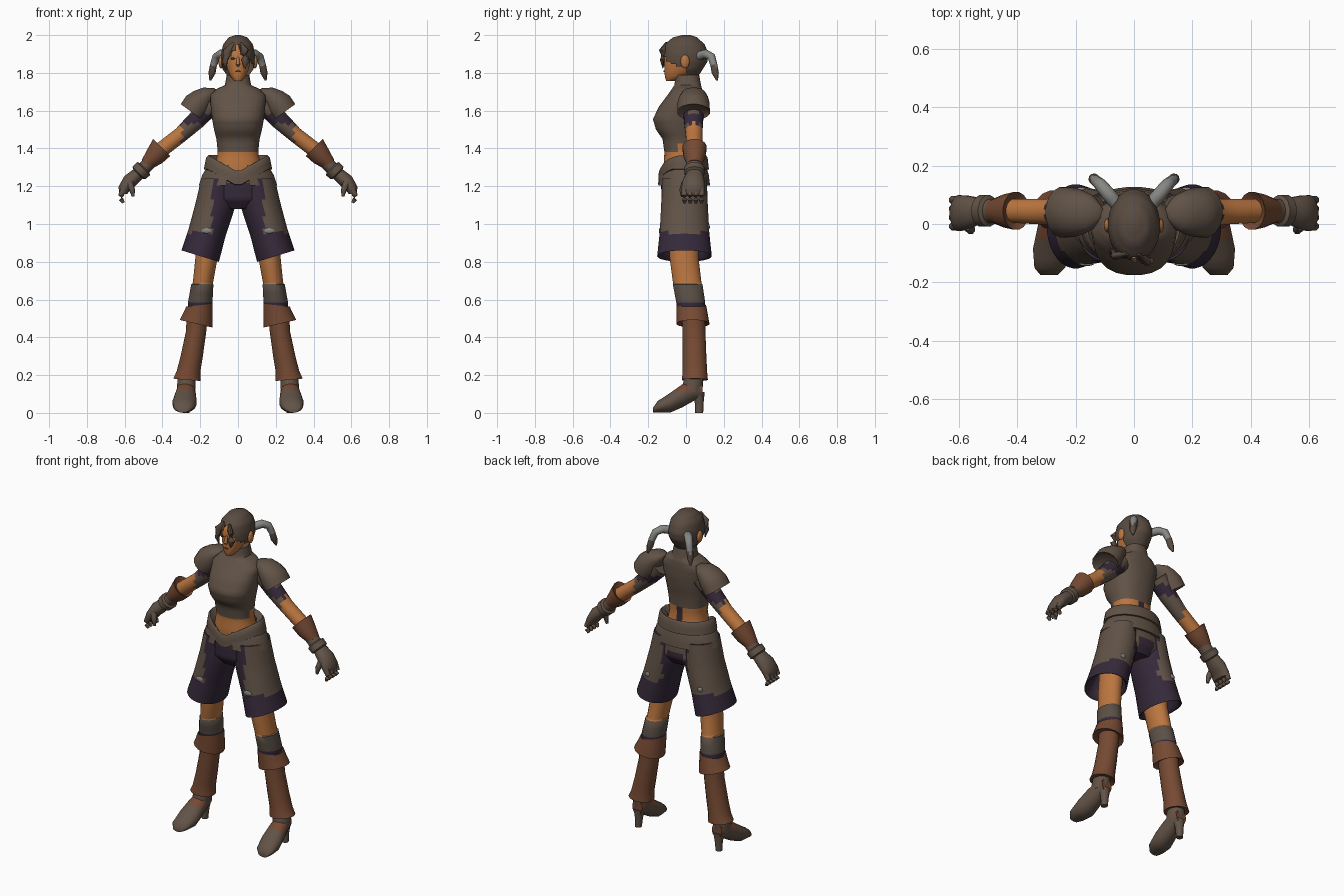
import bpy, bmesh, math
from mathutils import Vector

if "Cube" in bpy.data.objects:
    bpy.data.objects.remove(bpy.data.objects["Cube"])


def material(name, *rgb):
    mat = bpy.data.materials.new(name)
    mat.use_nodes = True
    mat.diffuse_color = (*rgb, 1)
    mat.node_tree.nodes["Principled BSDF"].inputs["Base Color"].default_value = (*rgb, 1)
    return mat


BROWN = material("brown cloth", .12, .085, .062)
HAIR = material("dark brown hair", .1, .07, .052)
SKIN = material("orange skin", .5, .18, .05)
BOOT = material("russet leather", .18, .068, .033)
PURPLE = material("dark purple", .036, .022, .042)
GREY = material("steel grey", .24, .24, .23)
BAND = material("grey brown band", .105, .08, .062)


def oval(x, y, z, rx, ry, tilt=0):
    """Ring around an upright axis, tilted in the front plane."""
    t = math.radians(tilt)
    return Vector((x, y, z)), Vector((math.cos(t), 0, math.sin(t))) * rx, Vector((0, ry, 0))


def span(z, rx, front, back):
    """Centred horizontal ring between a front and a back depth."""
    return oval(0, (front + back) / 2, z, rx, (back - front) / 2)


def upright(x, y, z, rx, rz):
    """Ring facing forward, used for feet."""
    return Vector((x, y, z)), Vector((rx, 0, 0)), Vector((0, 0, rz))


def path(points, radii, flat=1):
    """Rings that follow a path."""
    pts = [Vector(p) for p in points]
    rings = []
    for i, (p, r) in enumerate(zip(pts, radii)):
        d = pts[min(i + 1, len(pts) - 1)] - pts[max(i - 1, 0)]
        q = d.to_track_quat('Z', 'X')
        rings.append((p, q @ Vector((r, 0, 0)), q @ Vector((0, r * flat, 0))))
    return rings


def loft(name, rings, mats, sides=16, steps=2, power=1, rule=None, keep=None,
         bend=None, mirror=False, caps=True):
    """Skin a row of rings; rule picks a material, keep drops faces, bend moves points."""
    mats = mats if isinstance(mats, list) else [mats]
    fine = [rings[0]]
    for a, b in zip(rings, rings[1:]):
        fine += [tuple(p.lerp(q, k / steps) for p, q in zip(a, b)) for k in range(1, steps + 1)]
    bm = bmesh.new()
    rows = []
    for c, u, v in fine:
        row = []
        for i in range(sides):
            a = math.tau * (i + .5) / sides
            s, t = (math.copysign(abs(w) ** power, w) for w in (math.cos(a), math.sin(a)))
            p = c + u * s + v * t
            row.append(bm.verts.new(bend(p) if bend else p))
        rows.append(row)
    for r, s in zip(rows, rows[1:]):
        for i in range(sides):
            j = (i + 1) % sides
            bm.faces.new((r[i], r[j], s[j], s[i]))
    if caps:
        bm.faces.new(rows[0])
        bm.faces.new(rows[-1])
    bmesh.ops.recalc_face_normals(bm, faces=bm.faces)
    if keep:
        gone = [f for f in bm.faces if not keep(f.calc_center_median())]
        bmesh.ops.delete(bm, geom=gone, context='FACES')
    if rule:
        for f in bm.faces:
            f.material_index = int(rule(f.calc_center_median()))
    mesh = bpy.data.meshes.new(name)
    bm.to_mesh(mesh)
    bm.free()
    obj = bpy.data.objects.new(name, mesh)
    bpy.context.collection.objects.link(obj)
    for m in mats:
        mesh.materials.append(m)
    bpy.ops.object.select_all(action='DESELECT')
    obj.select_set(True)
    bpy.context.view_layer.objects.active = obj
    bpy.ops.object.shade_smooth_by_angle(angle=math.radians(50))
    if mirror:
        obj.modifiers.new("Mirror", 'MIRROR').use_mirror_merge = False
    return obj


def blob(name, center, size, mat, mirror=False):
    """Small ellipsoid built from rings."""
    x, y, z = center
    sx, sy, sz = size
    angles = [math.pi * k / 8 for k in range(9)]
    rings = [oval(x, y, z + sz * math.cos(a), sx * math.sin(a) + .0005, sy * math.sin(a) + .0005)
             for a in angles]
    return loft(name, rings, mat, sides=12, steps=1, mirror=mirror)


# Torso: shirt with high collar over a bare waist
def torso_rule(c):
    back = c.y > -.03
    if c.z > (1.42 if back else 1.385):
        return 0
    return 2 if c.y > .02 and abs(c.x) < .03 else 1


loft("torso", [span(1.2, .13, -.11, .08), span(1.29, .125, -.12, .075), span(1.38, .108, -.115, .062),
               span(1.45, .115, -.125, .065), span(1.5, .128, -.16, .07), span(1.555, .138, -.176, .08),
               span(1.62, .145, -.145, .087), span(1.68, .148, -.1, .087), span(1.715, .115, -.075, .085),
               span(1.735, .07, -.062, .08), span(1.79, .06, -.055, .07)],
     [BROWN, SKIN, PURPLE], sides=24, steps=3, power=.85, rule=torso_rule)

# Head, face and hair
loft("head", [span(1.758, .02, -.105, -.06), span(1.78, .04, -.113, 0), span(1.82, .058, -.116, .05),
              span(1.87, .068, -.116, .08), span(1.92, .07, -.11, .09), span(1.96, .05, -.08, .07)],
     SKIN, power=.9)
loft("nose", [oval(0, -.113, 1.885, .006, .006), oval(0, -.122, 1.845, .011, .012),
              oval(0, -.114, 1.835, .006, .006)], SKIN, sides=8)
blob("eye", (-.028, -.113, 1.876), (.013, .004, .005), HAIR)
blob("mouth", (0, -.116, 1.808), (.016, .003, .004), BOOT)
blob("ears", (.09, -.005, 1.86), (.013, .024, .036), SKIN, True)


def hair_keep(c):
    opening = c.y < -.06 and abs(c.x) < (1.955 - c.z) * .65
    return not opening and not (c.z < 1.83 and c.y < .01)


loft("hair_cap", [span(2, .015, -.02, .025), span(1.988, .05, -.07, .06), span(1.95, .08, -.115, .1),
                  span(1.9, .09, -.13, .12), span(1.86, .09, -.13, .115), span(1.82, .083, -.115, .09),
                  span(1.79, .06, -.08, .07)], HAIR, sides=24, steps=3, keep=hair_keep)
loft("left_fringe", path([(.012, -.1, 1.955), (.036, -.122, 1.91), (.042, -.126, 1.87), (.035, -.122, 1.825)],
                         [.014, .03, .026, .004], .5), HAIR, sides=10)
loft("right_fringe", path([(-.02, -.1, 1.955), (-.058, -.108, 1.91), (-.07, -.104, 1.86), (-.064, -.095, 1.815)],
                          [.014, .024, .022, .004], .6), HAIR, sides=10)
loft("pigtails", path([(.06, .07, 1.89), (.09, .105, 1.9), (.115, .135, 1.885), (.13, .148, 1.84),
                       (.138, .155, 1.8), (.147, .165, 1.76)], [.024, .024, .022, .019, .019, .005]),
     [GREY, HAIR], sides=10, rule=lambda c: c.z < 1.835, mirror=True)

# Shoulder pads
loft("shoulder_pads", [oval(.232, .04, 1.6, .055, .07, 36), oval(.245, .04, 1.592, .073, .088, 36),
                       oval(.215, .04, 1.635, .075, .086, 36), oval(.185, .04, 1.67, .06, .077, 36),
                       oval(.15, .04, 1.698, .042, .06, 36), oval(.115, .04, 1.712, .012, .02, 36)],
     BROWN, steps=2, mirror=True)

# Arms: sleeve, bare elbow, flared cuff, glove
def arm_rule(c):
    if c.x > .3:
        return 1
    return 2 if 1.53 < c.z < 1.59 else 0


loft("arms", [oval(.14, .04, 1.64, .06, .06, 45), oval(.22, .04, 1.55, .05, .052, 45),
              oval(.3, .042, 1.475, .042, .045, 45), oval(.41, .045, 1.39, .042, .042, 45)],
     [BROWN, SKIN, PURPLE], steps=4, rule=arm_rule, mirror=True)
loft("forearm_cuffs", [oval(.415, .045, 1.39, .04, .04, 45), oval(.404, .045, 1.405, .065, .066, 45),
                       oval(.44, .045, 1.36, .055, .058, 45), oval(.485, .045, 1.315, .035, .04, 45)],
     BOOT, mirror=True)
loft("gloves", [oval(.46, .045, 1.335, .037, .042, 45), oval(.495, .045, 1.298, .036, .042, 45),
                oval(.5, .045, 1.293, .05, .055, 45), oval(.525, .045, 1.27, .048, .055, 45),
                oval(.53, .045, 1.265, .035, .045, 45), oval(.572, .04, 1.228, .04, .058, 38),
                oval(.6, .037, 1.19, .034, .063, 12), oval(.607, .037, 1.16, .022, .058)],
     BROWN, mirror=True)
for i in range(4):
    y = -.008 + i * .03
    loft("finger_%d" % (i + 1), path([(.605, y, 1.19), (.62, y, 1.15), (.618, y, 1.13), (.607, y, 1.112)],
                                     [.016, .016, .014, .008]), BROWN, sides=8, mirror=True)
loft("thumbs", path([(.572, -.005, 1.215), (.56, -.02, 1.18), (.555, -.02, 1.145)],
                    [.02, .016, .008]), BROWN, sides=8, mirror=True)

# Shorts: hips, legs with dark hems, metal studs
def hips_rule(c):
    if c.y < 0:
        return c.z < 1.225 and abs(c.x) < .08 + (1.2 - c.z) * .6
    return c.z < 1.16 and abs(c.x) < .06


loft("shorts_hips", [span(1.27, .155, -.125, .1), span(1.2, .188, -.132, .112), span(1.13, .19, -.13, .115),
                     span(1.08, .12, -.09, .08)],
     [BROWN, PURPLE], sides=32, steps=4, rule=hips_rule)
loft("shorts_legs", [oval(.1, -.01, 1.24, .095, .118), oval(.12, -.008, 1.1, .106, .124, 5),
                     oval(.165, -.008, .95, .1, .132, 12), oval(.2, -.008, .83, .104, .145, 17),
                     oval(.2, -.008, .835, .094, .135, 17), oval(.165, -.008, 1, .05, .07, 5)],
     [BROWN, PURPLE], sides=32, steps=5, mirror=True,
     rule=lambda c: c.z < .955 or c.x < (.135 if c.y < .06 else .09))
blob("front_studs", (.165, -.138, .965), (.026, .006, .015), GREY, True)
blob("back_studs", (.18, .12, .985), (.016, .006, .014), GREY, True)


# Belt dipping to a point at the front, with flared hip flaps
def belt_dip(p):
    if p.y < 0:
        p.z -= .09 * max(0, 1 - abs(p.x) / .16)
    return p


loft("belt", [oval(0, -.015, 1.34, .12, .1), oval(0, -.015, 1.365, .158, .122), oval(0, -.015, 1.35, .17, .13),
              oval(0, -.013, 1.29, .182, .135), oval(0, -.013, 1.285, .15, .11)],
     BROWN, sides=32, bend=belt_dip, caps=False)
loft("hip_flaps", [oval(0, -.013, 1.31, .16, .12), oval(0, -.012, 1.26, .19, .133),
                   oval(0, -.012, 1.205, .208, .14), oval(0, -.012, 1.21, .17, .11)],
     BROWN, sides=32, caps=False, keep=lambda c: c.y > 0 or abs(c.x) > .05 + (1.27 - c.z) * .5)

# Legs: bare thighs, knee bands, boot cuffs
loft("legs", [oval(.155, -.01, .98, .06, .08), oval(.167, -.01, .82, .06, .078), oval(.184, .005, .7, .055, .077),
              oval(.187, .008, .683, .055, .077), oval(.189, .009, .68, .06, .08), oval(.2, .025, .585, .066, .078),
              oval(.205, .03, .5, .06, .07)],
     [SKIN, BAND, PURPLE], steps=2, mirror=True, rule=lambda c: 0 if c.z > .682 else 1 if c.z > .585 else 2)
loft("boot_cuffs", [oval(.203, .027, .565, .064, .07, -6), oval(.204, .028, .57, .072, .08, -6),
                    oval(.212, .033, .52, .08, .084, 5), oval(.222, .037, .472, .09, .088, 13),
                    oval(.222, .039, .485, .05, .06, 10)], BOOT, mirror=True)
loft("boot_shafts", [oval(.215, .04, .52, .057, .062), oval(.222, .042, .43, .055, .062),
                     oval(.245, .045, .3, .06, .064), oval(.262, .047, .22, .064, .066),
                     oval(.271, .047, .175, .074, .07, 5), oval(.271, .045, .18, .045, .05)],
     BOOT, mirror=True)

# Heeled shoes
loft("ankles", [oval(.271, .042, .2, .048, .05), oval(.273, .037, .15, .05, .055), oval(.275, .03, .11, .048, .055)],
     BROWN, mirror=True)
loft("shoes", [upright(.292, -.175, .014, .03, .013), upright(.289, -.15, .032, .054, .031),
               upright(.283, -.085, .053, .065, .053), upright(.278, -.02, .09, .056, .062),
               upright(.274, .04, .122, .047, .06), upright(.272, .088, .125, .034, .045)],
     [BROWN, BOOT], mirror=True, rule=lambda c: c.y > -.06 and c.z > .115)
loft("heels", [oval(.272, .065, .11, .036, .034), oval(.273, .07, .06, .024, .024), oval(.275, .07, 0, .019, .021)],
     BROWN, sides=10, mirror=True)
